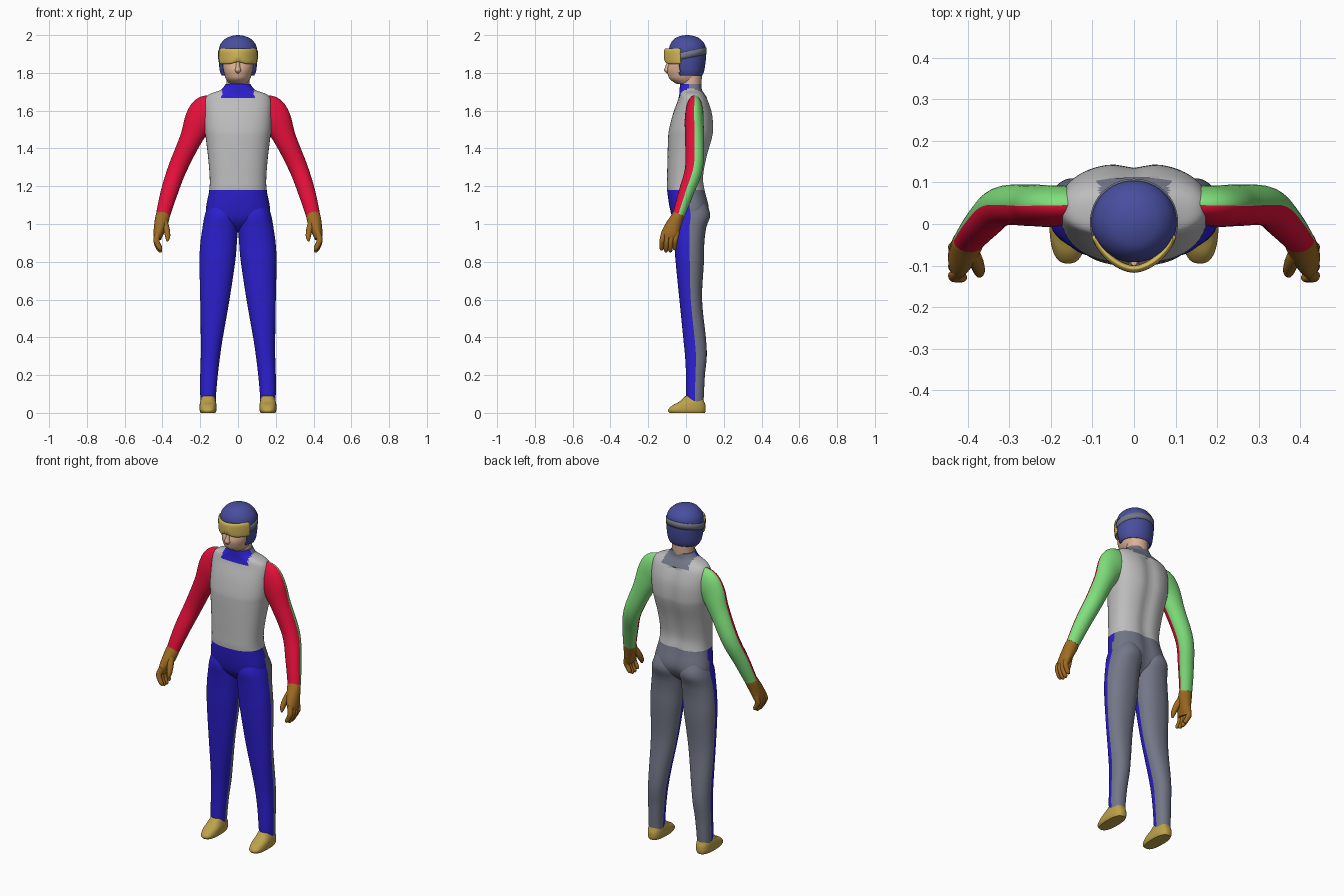
import bpy, bmesh, math
from mathutils import Vector

if "Cube" in bpy.data.objects:
    bpy.data.objects.remove(bpy.data.objects["Cube"])


def material(name, hex_code):
    rgb = [int(hex_code[i:i + 2], 16) / 255 for i in (0, 2, 4)]
    lin = [c / 12.92 if c <= 0.04045 else ((c + 0.055) / 1.055) ** 2.4 for c in rgb]
    m = bpy.data.materials.new(name)
    m.use_nodes = True
    m.diffuse_color = (*lin, 1)
    m.node_tree.nodes["Principled BSDF"].inputs["Base Color"].default_value = (*lin, 1)
    return m


VEST = material("vest light grey", "BEBEBE")
RED = material("sleeve red", "E60F3A")
GREEN = material("sleeve green", "80E07C")
BLUE = material("suit blue", "2D20D2")
GREY = material("suit back grey", "737787")
GLOVE = material("glove brown", "A06C22")
SHOE = material("shoe olive gold", "BDA24A")
HELMET = material("helmet blue", "484E9F")
LENS = material("goggle gold", "D6B959")
SKIN = material("skin", "DDB294")


def smooth_rows(rows, steps):
    """Catmull-Rom interpolation through the given rows."""
    pts = [Vector(r) for r in rows]
    out = []
    for i in range(len(pts) - 1):
        a, b, c, d = pts[max(i - 1, 0)], pts[i], pts[i + 1], pts[min(i + 2, len(pts) - 1)]
        for k in range(steps):
            t = k / steps
            out.append(0.5 * (2 * b + (c - a) * t + (2 * a - 5 * b + 4 * c - d) * t ** 2
                              + (3 * b - a - 3 * c + d) * t ** 3))
    return out + [pts[-1]]


def skin_rings(name, rings, mats, rule=None, drop=None, thickness=0):
    """Bridge rings of points, cap them, colour faces by rule(centre, normal)."""
    bm = bmesh.new()
    loops = [[bm.verts.new(p) for p in ring] for ring in rings]
    n = len(loops[0])
    for lo, hi in zip(loops, loops[1:]):
        for i in range(n):
            j = (i + 1) % n
            bm.faces.new((lo[i], lo[j], hi[j], hi[i]))
    bm.faces.new(loops[0])
    bm.faces.new(loops[-1])
    bmesh.ops.recalc_face_normals(bm, faces=bm.faces)
    bm.normal_update()
    if drop:
        gone = [f for f in bm.faces if len(f.verts) > 4 and thickness
                and f.calc_center_median().z < 1.95 or drop(f.calc_center_median())]
        bmesh.ops.delete(bm, geom=gone, context="FACES")
    for f in bm.faces:
        if rule:
            f.material_index = rule(f.calc_center_median(), f.normal)
    mesh = bpy.data.meshes.new(name)
    bm.to_mesh(mesh)
    bm.free()
    for m in mats:
        mesh.materials.append(m)
    ob = bpy.data.objects.new(name, mesh)
    bpy.context.collection.objects.link(ob)
    bpy.ops.object.select_all(action="DESELECT")
    ob.select_set(True)
    bpy.context.view_layer.objects.active = ob
    bpy.ops.object.shade_smooth_by_angle(angle=math.radians(50))
    if thickness:
        mod = ob.modifiers.new("thickness", "SOLIDIFY")
        mod.thickness = thickness
    return ob


def power(v, p):
    return math.copysign(abs(v) ** (2 / p), v)


def stack(name, rows, mats, rule=None, n=40, p=2.0, steps=4, side=1, tweak=None, **kw):
    """Horizontal sections: rows of (z, x low, x high, y front, y back)."""
    rings = []
    for z, x0, x1, y0, y1 in smooth_rows(rows, steps):
        ring = []
        for i in range(n):
            a = math.tau * i / n
            co = Vector((side * ((x0 + x1) / 2 + (x1 - x0) / 2 * power(math.cos(a), p)),
                         (y0 + y1) / 2 + (y1 - y0) / 2 * power(math.sin(a), p), z))
            if tweak:
                tweak(co)
            ring.append(co)
        rings.append(ring)
    return skin_rings(name, rings, mats, rule, **kw)


def centred(rows):
    return [(z, -w, w, y0, y1) for z, w, y0, y1 in rows]


def tube(name, rows, mats, rule=None, n=24, steps=5, side=1):
    """Sections across a path: rows of (x, y, z, radius, depth radius)."""
    path = smooth_rows(rows, steps)
    cen = [Vector((side * r[0], r[1], r[2])) for r in path]
    rings = []
    for i, r in enumerate(path):
        t = (cen[min(i + 1, len(cen) - 1)] - cen[max(i - 1, 0)]).normalized()
        v = Vector((0, 1, 0))
        v = (v - t * v.dot(t)).normalized()
        u = t.cross(v)
        rings.append([cen[i] + u * r[3] * math.cos(math.tau * k / n)
                      + v * r[4] * math.sin(math.tau * k / n) for k in range(n)])
    return skin_rings(name, rings, mats, rule)


def front_back(c, nor):
    return 1 if nor.y > 0 else 0


# Torso, hips and collar in one skin
def body_rule(c, nor):
    if c.z < 1.185 or (c.z > 1.67 and abs(c.x) < 0.085):
        return 1 if c.y > 0.02 else 0
    return 2


def spine(co):
    if co.y > 0.05 and co.z < 1.66:
        co.y -= 0.012 * math.exp(-(co.x / 0.035) ** 2)


stack("body", centred([
    (0.955, 0.03, 0.0, 0.04), (0.98, 0.1, -0.03, 0.07), (1.02, 0.16, -0.065, 0.105),
    (1.08, 0.17, -0.085, 0.125), (1.18, 0.152, -0.1, 0.103), (1.25, 0.15, -0.1, 0.095),
    (1.35, 0.158, -0.098, 0.112), (1.45, 0.17, -0.095, 0.14), (1.5, 0.177, -0.09, 0.147),
    (1.58, 0.18, -0.07, 0.142), (1.65, 0.177, -0.045, 0.12), (1.685, 0.155, -0.036, 0.1),
    (1.71, 0.092, -0.034, 0.085), (1.74, 0.066, -0.032, 0.08)]),
    [BLUE, GREY, VEST], body_rule, n=64, p=2.4, steps=5, tweak=spine)

# Limbs, mirrored
for side, word in ((1, "left"), (-1, "right")):
    stack(word + "_leg", [
        (1.12, 0.02, 0.15, -0.06, 0.1), (1.05, 0.002, 0.175, -0.078, 0.128),
        (0.98, 0.001, 0.188, -0.07, 0.107), (0.9, 0.006, 0.199, -0.062, 0.097),
        (0.8, 0.015, 0.204, -0.055, 0.095), (0.6, 0.045, 0.2, -0.035, 0.085),
        (0.4, 0.08, 0.197, -0.015, 0.105), (0.3, 0.095, 0.197, -0.005, 0.11),
        (0.2, 0.107, 0.2, 0.0, 0.1), (0.1, 0.116, 0.2, 0.0, 0.095),
        (0.045, 0.118, 0.198, 0.005, 0.092)],
        [BLUE, GREY], front_back, p=2.2, side=side)
    stack(word + "_shoe", [
        (0.0, 0.12, 0.197, -0.088, 0.1), (0.015, 0.114, 0.203, -0.095, 0.104),
        (0.04, 0.114, 0.203, -0.072, 0.103), (0.06, 0.117, 0.2, -0.035, 0.096),
        (0.09, 0.125, 0.19, -0.002, 0.085)],
        [SHOE], p=2.6, side=side)
    tube(word + "_arm", [
        (0.12, 0.045, 1.585, 0.085, 0.04), (0.165, 0.045, 1.585, 0.095, 0.047),
        (0.205, 0.043, 1.545, 0.08, 0.05), (0.25, 0.045, 1.45, 0.059, 0.05),
        (0.32, 0.042, 1.295, 0.05, 0.047), (0.365, 0.0, 1.165, 0.045, 0.04),
        (0.398, -0.04, 1.045, 0.037, 0.032)],
        [RED, GREEN], front_back, n=32, side=side)
    # Glove: palm, four curled fingers, thumb
    tube(word + "_palm", [
        (0.394, -0.034, 1.065, 0.032, 0.03), (0.4, -0.046, 1.035, 0.038, 0.034),
        (0.412, -0.07, 0.985, 0.033, 0.042), (0.422, -0.085, 0.945, 0.026, 0.046),
        (0.424, -0.09, 0.92, 0.018, 0.04)], [GLOVE], side=side)
    for k in range(4):
        y = -0.125 + 0.023 * k
        drop = (0.01, 0, 0, 0.012)[k]
        tube(f"{word}_finger_{k + 1}", [
            (0.42, y + 0.01, 0.96, 0.015, 0.014), (0.432, y, 0.92, 0.016, 0.014),
            (0.426, y - 0.003, 0.885 + drop, 0.014, 0.013),
            (0.412, y - 0.004, 0.86 + drop, 0.012, 0.011),
            (0.404, y - 0.004, 0.852 + drop, 0.004, 0.004)],
            [GLOVE], n=12, steps=3, side=side)
    tube(word + "_thumb", [
        (0.392, -0.07, 1.01, 0.02, 0.02), (0.378, -0.095, 0.97, 0.017, 0.018),
        (0.372, -0.115, 0.93, 0.013, 0.014), (0.375, -0.124, 0.908, 0.004, 0.005)],
        [GLOVE], n=12, steps=3, side=side)

# Neck, head and nose
stack("neck", centred([(1.7, 0.062, -0.03, 0.08), (1.8, 0.06, -0.03, 0.085)]), [SKIN])
stack("head", centred([
    (1.742, 0.045, -0.05, 0.06), (1.765, 0.062, -0.085, 0.07), (1.79, 0.072, -0.096, 0.08),
    (1.82, 0.079, -0.1, 0.088), (1.86, 0.085, -0.088, 0.092), (1.92, 0.085, -0.08, 0.09)]),
    [SKIN])
stack("nose", centred([
    (1.797, 0.006, -0.102, -0.08), (1.812, 0.016, -0.116, -0.08),
    (1.83, 0.012, -0.111, -0.08), (1.86, 0.008, -0.1, -0.08)]), [SKIN], n=12)

# Helmet open at the face
stack("helmet", centred([
    (1.785, 0.086, -0.06, 0.086), (1.81, 0.096, -0.075, 0.096), (1.86, 0.102, -0.088, 0.104),
    (1.91, 0.103, -0.092, 0.106), (1.95, 0.094, -0.084, 0.1), (1.98, 0.068, -0.062, 0.075),
    (1.995, 0.035, -0.03, 0.042), (2.0, 0.006, 0.0, 0.012)]),
    [HELMET], n=48, thickness=0.008, drop=lambda c: c.z < 1.88 and c.y < -0.035)


# Wraparound goggle with a nose notch, and its strap
def notch(co):
    if co.z < 1.865:
        co.z += 0.012 * math.exp(-(co.x / 0.03) ** 2)


def tilt(co):
    co.z += 0.2 * co.y


stack("goggle_lens", centred([
    (1.846, 0.1, -0.108, 0.11), (1.858, 0.106, -0.115, 0.11),
    (1.915, 0.107, -0.117, 0.11), (1.93, 0.102, -0.108, 0.11)]),
    [LENS], n=64, p=1.75, tweak=notch, thickness=0.012, drop=lambda c: c.y > -0.033)
stack("goggle_strap", centred([(1.877, 0.106, -0.1, 0.109), (1.913, 0.106, -0.1, 0.109)]),
      [GREY], n=64, steps=2, tweak=tilt, thickness=0.006, drop=lambda c: c.y < -0.036)
